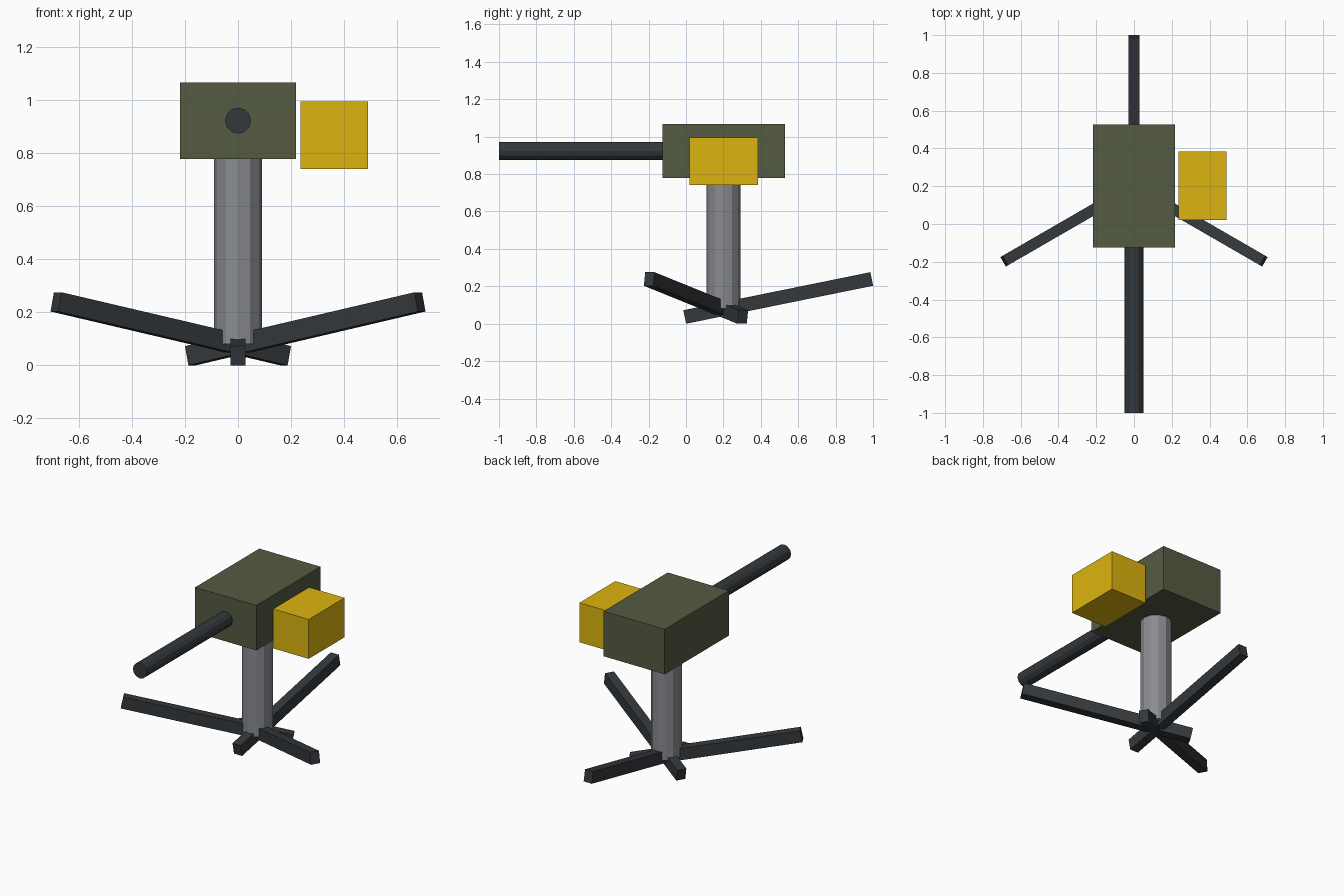
import bpy
from math import radians, hypot, atan2
from mathutils import Matrix

if "Cube" in bpy.data.objects:
    bpy.data.objects.remove(bpy.data.objects["Cube"])


def material(name, rgb):
    m = bpy.data.materials.new(name)
    m.diffuse_color = (*rgb, 1)
    m.use_nodes = True
    m.node_tree.nodes["Principled BSDF"].inputs["Base Color"].default_value = m.diffuse_color
    return m


olive = material("olive", (0.09, 0.105, 0.055))
yellow = material("yellow", (0.72, 0.46, 0.005))
dark = material("dark", (0.035, 0.04, 0.045))
steel = material("steel", (0.25, 0.26, 0.28))


def box(name, lo, hi, mat):
    size = [b - a for a, b in zip(lo, hi)]
    bpy.ops.mesh.primitive_cube_add(size=1)
    ob = bpy.context.object
    ob.name = name
    ob.data.transform(Matrix.Diagonal((*size, 1)))
    ob.location = [(a + b) / 2 for a, b in zip(lo, hi)]
    ob.data.materials.append(mat)
    return ob


def cylinder(name, radius, depth, loc, mat, rot=(0, 0, 0)):
    bpy.ops.mesh.primitive_cylinder_add(vertices=12, radius=radius, depth=depth,
                                        location=loc, rotation=rot)
    ob = bpy.context.object
    ob.name = name
    ob.data.materials.append(mat)
    return ob


AXIS_Y = 0.2  # pedestal axis

# Housing and side box
box("housing", (-0.218, -0.125, 0.778), (0.218, 0.528, 1.068), olive)
box("ammo_box", (0.236, 0.02, 0.741), (0.49, 0.385, 0.995), yellow)

# Barrel along -y, pedestal below the housing
cylinder("barrel", 0.049, 0.9, (0, -0.55, 0.923), dark, (radians(90), 0, 0))
cylinder("pedestal", 0.091, 0.72, (0, AXIS_Y, 0.44), steel)

# Three tilted legs around the pedestal, crossing underneath it
inner, outer, z_in, z_out = -0.207, 0.793, 0.036, 0.239
run, rise = outer - inner, z_out - z_in
length = hypot(run, rise)
for i in range(3):
    leg = box(f"leg_{i + 1}", (-0.029, -length / 2, -0.037),
              (0.029, length / 2, 0.037), dark)
    leg.matrix_world = (
        Matrix.Translation((0, AXIS_Y, 0))
        @ Matrix.Rotation(radians(120 * i), 4, 'Z')
        @ Matrix.Translation((0, (inner + outer) / 2, (z_in + z_out) / 2))
        @ Matrix.Rotation(atan2(rise, run), 4, 'X'))
